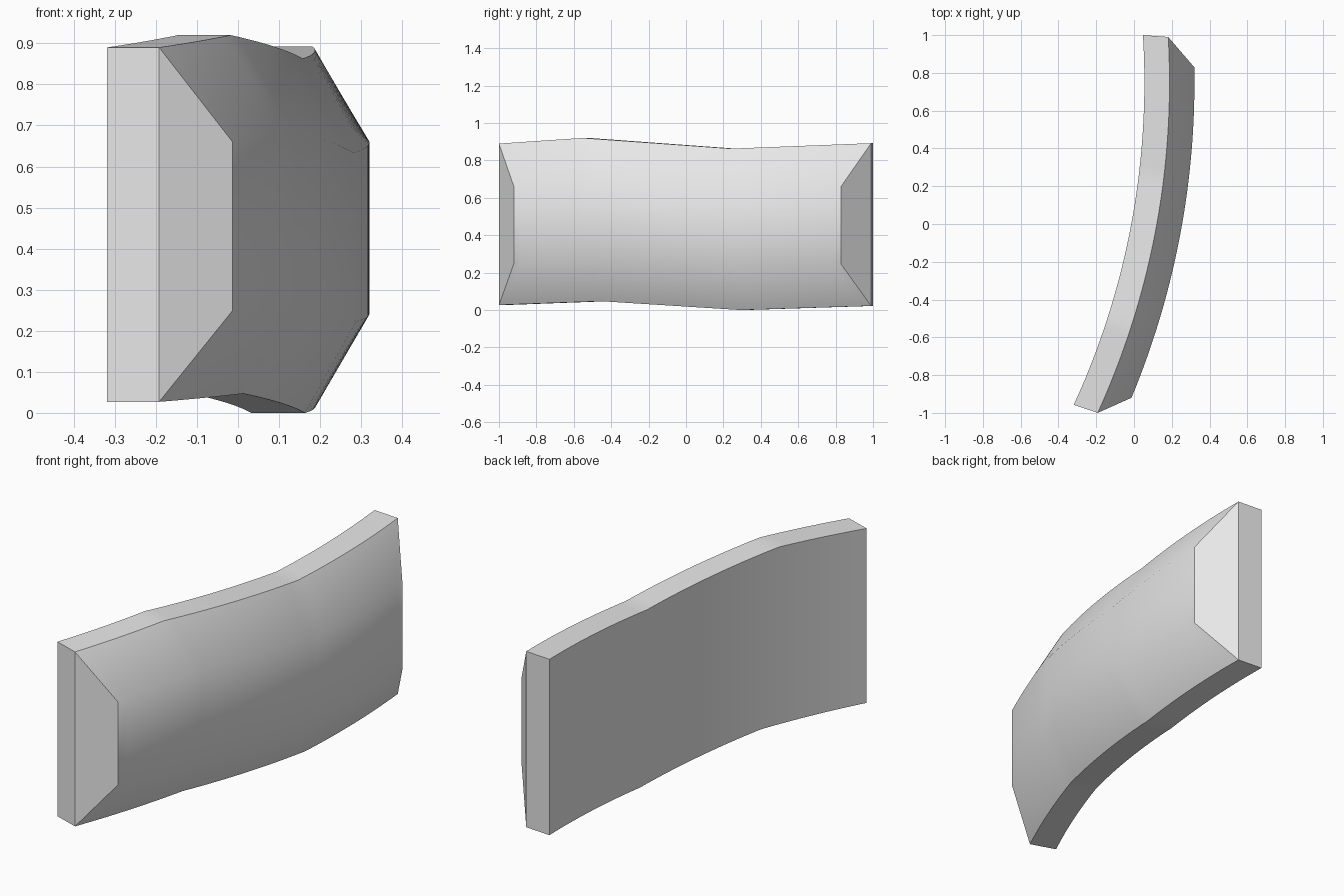
import bpy, bmesh, math

if "Cube" in bpy.data.objects:
    bpy.data.objects.remove(bpy.data.objects["Cube"])

CX, CY = -4.03, 0.75      # centre of the plan-view bend
STEPS = 40

def wave(t, knots):
    # piecewise linear height along the length
    for (t0, z0), (t1, z1) in zip(knots, knots[1:]):
        if t <= t1:
            return z0 + (z1 - z0) * (t - t0) / (t1 - t0)
    return knots[-1][1]

TOP = [(0, .89), (.225, .92), (.625, .863), (1, .892)]
BOTTOM = [(0, .027), (.275, .047), (.65, 0.0), (1, .022)]

def on_arc(radius, y0, y1, t):
    y = y0 + (y1 - y0) * t
    return CX + math.sqrt(radius ** 2 - (y - CY) ** 2), y

def section(t):
    # back, rim and raised crest, bottom to top
    back = on_arc(4.085, -.957, 1.0, t)
    rim = on_arc(4.218, -1.0, .99, t)
    crest = on_arc(4.35, -.92, .83, t)
    top, low = wave(t, TOP), wave(t, BOTTOM)
    return [(*back, low), (*rim, low), (*crest, low + .222),
            (*crest, top - .23), (*rim, top), (*back, top)]

# curved panel: loft of the sections
bm = bmesh.new()
rings = [[bm.verts.new(p) for p in section(i / STEPS)] for i in range(STEPS + 1)]
for a, b in zip(rings, rings[1:]):
    for k in range(6):
        j = (k + 1) % 6
        bm.faces.new((a[k], a[j], b[j], b[k]))

# end caps and sloped end chamfers
for r in (rings[0], rings[-1]):
    bm.faces.new((r[0], r[1], r[4], r[5]))
    bm.faces.new((r[1], r[2], r[3], r[4]))
bmesh.ops.recalc_face_normals(bm, faces=bm.faces[:])

mesh = bpy.data.meshes.new("curved_panel")
bm.to_mesh(mesh)
bm.free()
panel = bpy.data.objects.new("curved_panel", mesh)
bpy.context.collection.objects.link(panel)

mat = bpy.data.materials.new("light grey")
mat.diffuse_color = (0.8, 0.8, 0.8, 1)
mat.use_nodes = True
mat.node_tree.nodes["Principled BSDF"].inputs["Base Color"].default_value = mat.diffuse_color
mesh.materials.append(mat)

bpy.context.view_layer.objects.active = panel
panel.select_set(True)
bpy.ops.object.shade_smooth_by_angle(angle=math.radians(35))
